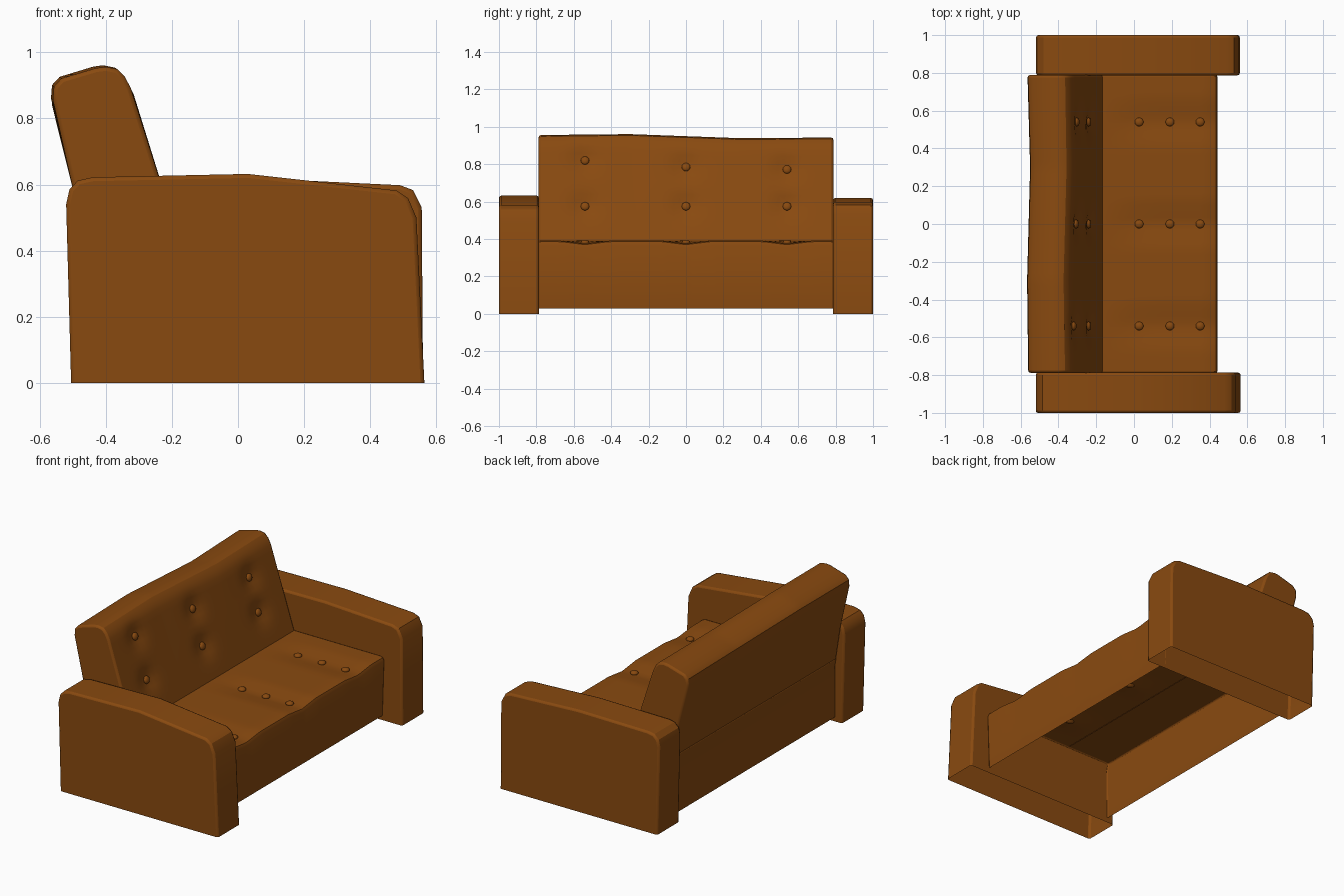
import bpy, bmesh, math

if "Cube" in bpy.data.objects:
    bpy.data.objects.remove(bpy.data.objects["Cube"])

mat = bpy.data.materials.new("brown_fabric")
mat.diffuse_color = (0.25, 0.068, 0.005, 1)
mat.use_nodes = True
mat.node_tree.nodes["Principled BSDF"].inputs["Base Color"].default_value = mat.diffuse_color


def finish(ob, bevel=0.0):
    ob.data.materials.append(mat)
    if bevel:
        m = ob.modifiers.new("soft_edges", 'BEVEL')
        m.width, m.segments = bevel, 2
        m.limit_method, m.angle_limit = 'ANGLE', math.radians(55)
    bpy.ops.object.select_all(action='DESELECT')
    ob.select_set(True)
    bpy.context.view_layer.objects.active = ob
    bpy.ops.object.shade_smooth_by_angle(angle=math.radians(32))


def loft(name, section, ys, bevel):
    """Skin (x, z) sections along y; capped ends, open underneath."""
    bm = bmesh.new()
    rows = [[bm.verts.new((x, y, z)) for x, z in section(y)] for y in ys]
    for a, b in zip(rows, rows[1:]):
        for i in range(len(a) - 1):
            bm.faces.new((a[i], a[i + 1], b[i + 1], b[i]))
    bm.faces.new(rows[0])
    bm.faces.new(rows[-1][::-1])
    bmesh.ops.recalc_face_normals(bm, faces=bm.faces)
    me = bpy.data.meshes.new(name)
    bm.to_mesh(me)
    bm.free()
    # open shells: make sure the skin faces outward
    top = max(me.polygons, key=lambda p: p.center.z)
    if top.normal.z < 0:
        me.flip_normals()
    ob = bpy.data.objects.new(name, me)
    bpy.context.collection.objects.link(ob)
    finish(ob, bevel)
    return ob


def lerp(a, b, t):
    return a + (b - a) * t


def wave(y, vals, ys=(-0.79, -0.3, 0.3, 0.79)):
    for i in range(3):
        if y <= ys[i + 1] + 1e-6:
            t = (y - ys[i]) / (ys[i + 1] - ys[i])
            return lerp(vals[i], vals[i + 1], t)
    return vals[-1]


half = 0.788
ys = [-half + 2 * half * i / 48 for i in range(49)]
button_ys = (-0.54, 0.0, 0.54)


# arms
right_arm = [(-0.505, 0), (-0.52, 0.54), (-0.51, 0.585), (-0.485, 0.612), (-0.44, 0.622),
             (0.03, 0.632), (0.48, 0.582), (0.515, 0.558), (0.54, 0.5), (0.564, 0)]
left_arm = [(-0.505, 0), (-0.518, 0.54), (-0.508, 0.58), (-0.48, 0.607), (-0.44, 0.615),
            (0.03, 0.62), (0.49, 0.598), (0.53, 0.583), (0.556, 0.53), (0.56, 0)]
loft("right_arm", lambda y: right_arm, (-1.0, -0.787), 0.012)
loft("left_arm", lambda y: left_arm, (0.787, 1.0), 0.012)


# seat, with shallow grooves through the buttons
def seat_dip(x, y):
    along = min(1, max(0, (x + 0.15) / 0.2))
    d = min(abs(y - b) for b in button_ys)
    return 0.016 * along * max(0, 1 - d / 0.13)


def seat_section(y):
    pts = [(-0.462, 0.03), (-0.46, 0.34), (-0.469, 0.39)]
    for i in range(1, 15):
        x = lerp(-0.469, 0.415, i / 14)
        pts.append((x, 0.392 - seat_dip(x, y)))
    dip = seat_dip(0.43, y)
    return pts + [(0.433, 0.386 - dip), (0.441, 0.368 - dip), (0.43, 0.03)]


loft("seat", seat_section, ys, 0.008)

# backrest, with a wavy top and dimples at the buttons
back_buttons = [(y, z) for y, top in zip(button_ys, (0.82, 0.785, 0.772))
                for z in (0.575, top)]


def back_dip(y, z):
    return max(0.022 * math.exp(-((y - by) / 0.07) ** 2 - ((z - bz) / 0.06) ** 2)
               for by, bz in back_buttons)


def back_section(y):
    dz = wave(y, (-0.004, 0.001, -0.021, -0.017))
    dx = wave(y, (0.006, 0.0, 0.016, 0.002))
    fx = wave(y, (0.0, -0.008, 0.008, 0.0))
    rear = [(-0.469, 0.39), (-0.498, 0.58), (-0.566, 0.86), (-0.563, 0.9), (-0.54, 0.925),
            (-0.43, 0.956), (-0.40, 0.96), (-0.365, 0.953), (-0.342, 0.93)]
    pts = []
    for i, (x, z) in enumerate(rear):
        w = min(1, max(0, (z - 0.58) / 0.28))
        pts.append((x + w * (dx if i < 5 else fx), z + w * dz))
    for i in range(15):
        t = i / 14
        z = lerp(0.895 + dz, 0.388, t)
        pts.append((lerp(-0.324 + fx, -0.165, t) - back_dip(y, z), z))
    return pts


loft("backrest", back_section, ys, 0.012)


# buttons
def button(name, loc, tilt):
    bpy.ops.mesh.primitive_uv_sphere_add(segments=16, ring_count=10, radius=0.023,
                                         location=loc, rotation=(0, tilt, 0))
    ob = bpy.context.object
    ob.name = name
    ob.scale.z = 0.6
    finish(ob)


for y in button_ys:
    for x in (0.027, 0.19, 0.35):
        button("seat_button", (x, y, 0.382), 0)
for y, z in back_buttons:
    x = lerp(-0.165, -0.324, (z - 0.39) / 0.505) - 0.018
    button("back_button", (x, y, z), math.radians(73))
